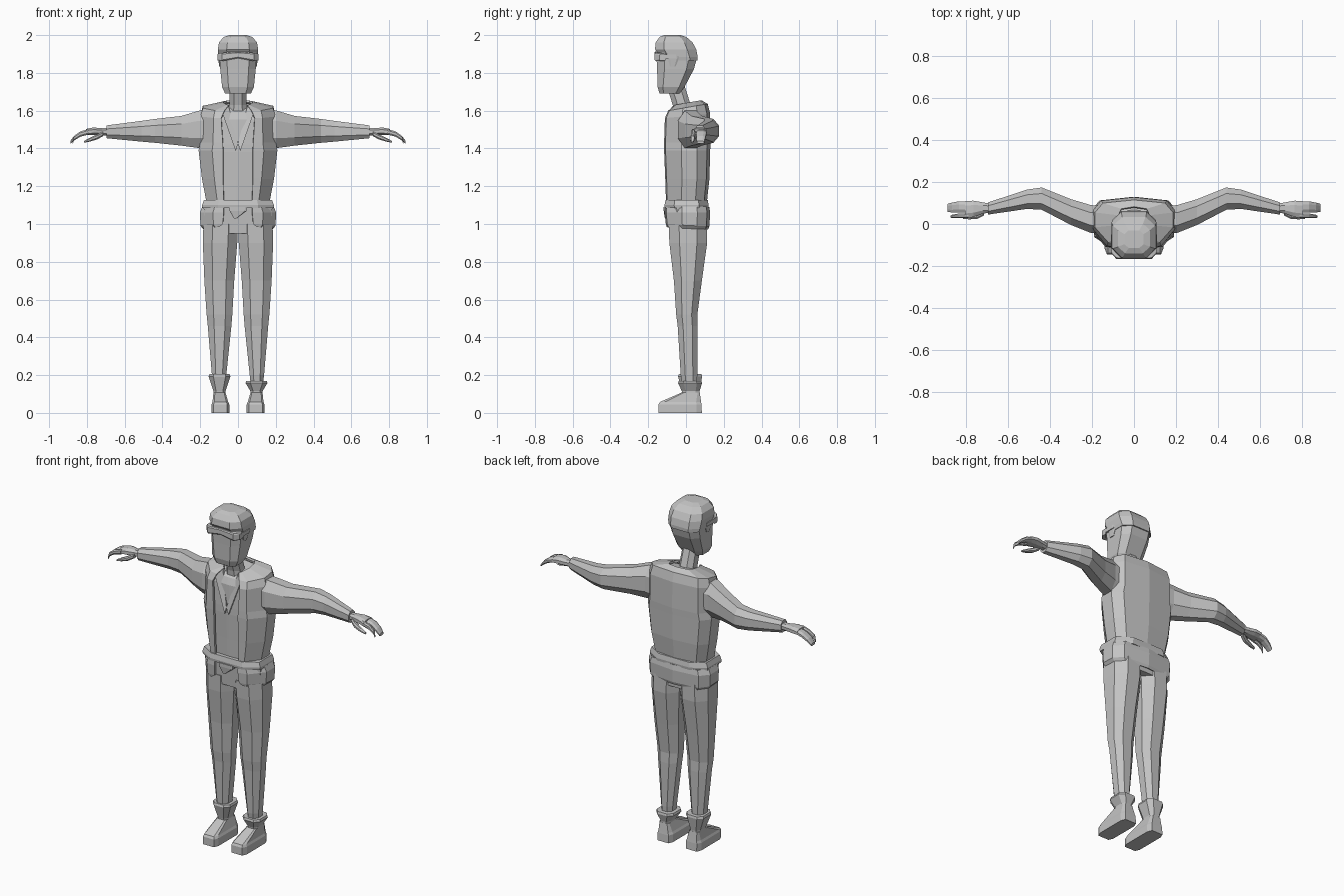
import bpy, bmesh

grey = bpy.data.materials.new("plain_grey")
grey.diffuse_color = (0.55, 0.55, 0.55, 1)


def loft(name, rings, closed=True):
    """Skin a list of equal-length point rings; closed rings also get end caps."""
    bm = bmesh.new()
    vs = [[bm.verts.new(p) for p in r] for r in rings]
    n = len(rings[0])
    for a, b in zip(vs, vs[1:]):
        for i in range(n if closed else n - 1):
            j = (i + 1) % n
            bm.faces.new((a[i], a[j], b[j], b[i]))
    if closed:
        bm.faces.new(vs[0][::-1])
        bm.faces.new(vs[-1])
    bmesh.ops.recalc_face_normals(bm, faces=bm.faces)
    me = bpy.data.meshes.new(name)
    bm.to_mesh(me)
    bm.free()
    me.materials.append(grey)
    ob = bpy.data.objects.new(name, me)
    bpy.context.collection.objects.link(ob)
    return ob


def octagon(a0, a1, b0, b1, c=0.27):
    """Rectangle with cut corners."""
    p, q = (a1 - a0) * c, (b1 - b0) * c
    return [(a0 + p, b0), (a1 - p, b0), (a1, b0 + q), (a1, b1 - q),
            (a1 - p, b1), (a0 + p, b1), (a0, b1 - q), (a0, b0 + q)]


def tower(name, rows, s=1, c=0.27):
    """Loft upwards; rows are (z, x0, x1, y0, y1)."""
    return loft(name, [[(s * x, y, r[0]) for x, y in octagon(*r[1:], c)] for r in rows])


def limb(name, rows, s=1, c=0.27):
    """Loft sideways; rows are (x, y0, y1, z0, z1)."""
    return loft(name, [[(s * r[0], y, z) for y, z in octagon(*r[1:], c)] for r in rows])


def body_ring(z, gap, w, y0, y1, tilt=0.0):
    """Torso outline from the front opening around the back, mirrored."""
    d = y1 - y0
    half = [(gap, y0), (max(0.66 * w, gap + 0.01), y0 + 0.03 * d), (w, y0 + 0.38 * d),
            (w, y0 + 0.72 * d), (0.8 * w, y1 - 0.07 * d), (0, y1)]
    pts = half + [(-x, y) for x, y in half[-2::-1]]
    return [(x, y, z + tilt * y) for x, y in pts]


def shell(name, rows):
    ob = loft(name, [body_ring(*r) for r in rows], closed=False)
    m = ob.modifiers.new("thickness", "SOLIDIFY")
    m.thickness, m.offset = 0.012, 0
    return ob


# Vest, open at the front, and the shirt inside it
vest = [(1.12, .075, .162, -.100, .105), (1.24, .078, .185, -.104, .118),
        (1.39, .078, .203, -.110, .122), (1.43, .080, .195, -.110, .124),
        (1.57, .088, .193, -.106, .122, .10), (1.612, .072, .182, -.090, .110, .18),
        (1.635, .048, .075, -.055, .080, .18)]
shell("vest", vest)
shirt = []
for r in vest:
    shirt.append(body_ring(r[0] - 0.008, 0.008, r[2] - .012, r[3] + .012, r[4] - .012, *r[5:]))
loft("shirt", shirt)

# Lapels forming the V neck
for s, side in ((1, "left"), (-1, "right")):
    strip = [(.050, -.062, 1.625), (.082, -.088, 1.585), (.012, -.100, 1.385), (.000, -.100, 1.425)]
    loft(side + "_lapel", [[(s * x, y + d, z) for x, y, z in strip] for d in (-.009, .012)])

# Belt, buckle, hips and the open skirt of the jacket
tower("belt", [(1.085, -.188, .188, -.112, .118), (1.100, -.190, .190, -.114, .120),
               (1.128, -.180, .180, -.108, .115)], c=0.22)
tower("buckle", [(1.03, -.022, -.008, -.112, -.09), (1.07, -.045, .045, -.118, -.09),
                 (1.09, -.045, .045, -.118, -.09)], c=0.1)
tower("hips", [(.95, -.172, .172, -.085, .105), (1.09, -.182, .182, -.095, .112)], c=0.22)
shell("jacket_skirt", [(.980, .100, .180, -.096, .112, -.05), (.995, .080, .193, -.101, .118, -.05),
                       (1.06, .075, .196, -.106, .122), (1.09, .075, .184, -.104, .117)])

# Neck leaning forward and the head
tower("neck", [(1.58, -.055, .055, -.065, .045), (1.63, -.045, .045, -.070, .025),
               (1.74, -.043, .043, -.105, -.010)])
tower("head", [(1.690, -.068, .068, -.140, -.035), (1.725, -.084, .084, -.150, -.008),
               (1.82, -.094, .094, -.153, .042), (1.88, -.098, .098, -.156, .058),
               (1.94, -.097, .097, -.150, .045)], c=0.2)
tower("hair", [(1.865, -.100, .100, -.115, .061), (1.885, -.104, .104, -.135, .062),
               (1.925, -.107, .107, -.164, .054), (1.962, -.100, .100, -.160, .034),
               (1.990, -.076, .076, -.140, .002), (2.000, -.045, .045, -.115, -.03)], c=0.22)

# Eyewear: curved bar with side arms
limb("eyewear_bar", [(-.108, -.140, -.105, 1.865, 1.900), (-.085, -.166, -.13, 1.862, 1.906),
                     (0, -.168, -.14, 1.878, 1.912),
                     (.085, -.166, -.13, 1.862, 1.906), (.108, -.140, -.105, 1.865, 1.900)], c=0.15)
for s, side in ((1, "left"), (-1, "right")):
    tower(side + "_eyewear_arm", [(1.875, .095, .109, -.130, -.045),
                                  (1.897, .095, .109, -.130, -.045)], s, 0.1)
    tower(side + "_sideburn", [(1.835, .085, .100, -.085, -.055),
                               (1.89, .085, .106, -.100, -.030)], s, 0.2)

    # Sleeve bending back at the elbow
    limb(side + "_sleeve", [(.14, -.040, .085, 1.400, 1.602), (.205, -.043, .090, 1.402, 1.600),
                            (.30, -.005, .118, 1.415, 1.572), (.44, .068, .174, 1.430, 1.556),
                            (.51, .072, .164, 1.436, 1.546), (.695, .045, .103, 1.454, 1.522)], s)

    # Hand, two finger groups curling down, and thumb
    limb(side + "_palm", [(.67, .055, .095, 1.468, 1.508), (.72, .050, .103, 1.470, 1.507),
                          (.765, .033, .111, 1.470, 1.511), (.805, .028, .110, 1.470, 1.503)], s)
    for name, y0, y1, reach in (("fore_finger", .028, .050, .875), ("fingers", .055, .108, .888)):
        limb(side + "_" + name, [(.79, y0, y1, 1.474, 1.503), (.835, y0, y1, 1.462, 1.490),
                                 (.868, y0, y1 - .006, 1.442, 1.466),
                                 (reach, y0 + .003, y1 - .012, 1.425, 1.440)], s)
    limb(side + "_thumb", [(.715, .040, .070, 1.465, 1.490), (.745, .025, .055, 1.448, 1.475),
                           (.785, .022, .045, 1.436, 1.456), (.815, .025, .040, 1.430, 1.440)], s)

    # Trouser leg
    tower(side + "_leg", [(.12, .070, .128, -.015, .055), (.20, .062, .138, -.028, .060),
                          (.46, .035, .160, -.044, .062), (.52, .030, .166, -.052, .060),
                          (.70, .020, .178, -.064, .084), (.90, .004, .186, -.088, .112),
                          (1.00, .000, .183, -.092, .112)], s)

    # Boot with flared cuff, one cuff higher than the other
    top = .17 if s > 0 else .205
    tower(side + "_boot_cuff", [(.095, .066, .130, -.020, .072), (.115, .066, .130, -.022, .072),
                                (top - .012, .040, .156, -.042, .085),
                                (top, .044, .152, -.038, .082)], s, 0.22)
    tower(side + "_shoe", [(0, .046, .140, -.145, .084), (.045, .046, .140, -.145, .082),
                           (.058, .052, .135, -.138, .080), (.108, .066, .130, -.022, .073)], s, 0.12)
